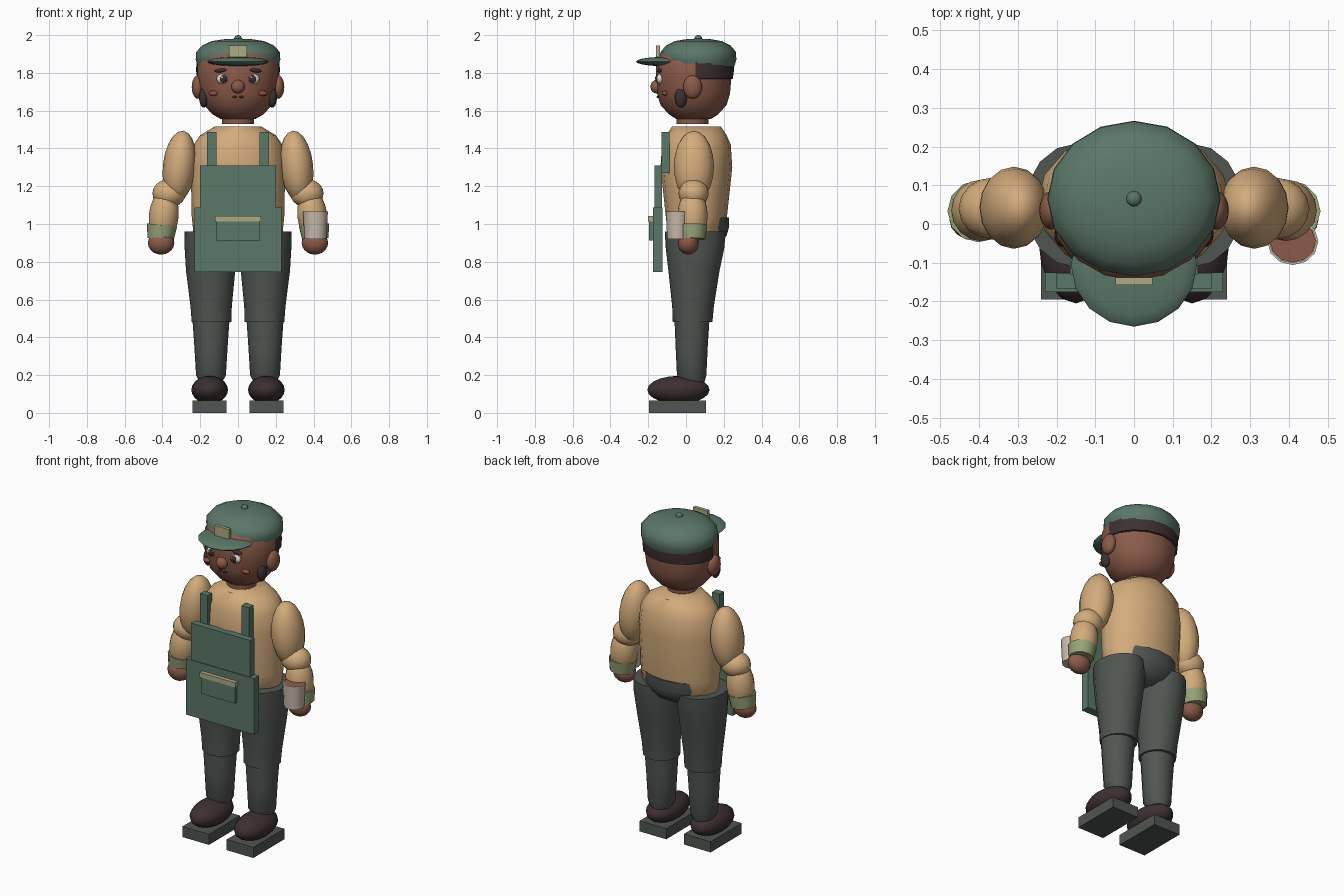
import bpy, bmesh
from math import sin, cos, pi, radians
from mathutils import Matrix, Vector

cube = bpy.data.objects.get("Cube")
if cube:
    bpy.data.objects.remove(cube)


def material(name, r, g, b):
    m = bpy.data.materials.new(name)
    m.use_nodes = True
    m.diffuse_color = (r, g, b, 1)
    m.node_tree.nodes["Principled BSDF"].inputs["Base Color"].default_value = (r, g, b, 1)
    m.roughness = 0.8
    return m


skin = material("brown skin", 0.26, 0.105, 0.068)
tan = material("tan shirt", 0.65, 0.41, 0.2)
green = material("muted green", 0.105, 0.185, 0.14)
dark = material("dark brown", 0.047, 0.029, 0.031)
grey = material("charcoal trousers", 0.08, 0.093, 0.084)
khaki = material("khaki trim", 0.42, 0.41, 0.23)
cuffs = material("sage cuff", 0.31, 0.37, 0.19)
cream = material("cream mug", 0.58, 0.49, 0.41)
blush = material("reddish blush", 0.27, 0.075, 0.05)
white = material("eye white", 0.75, 0.72, 0.62)


def finish(name, bm, mat, smooth=True):
    bmesh.ops.recalc_face_normals(bm, faces=bm.faces)
    me = bpy.data.meshes.new(name)
    bm.to_mesh(me)
    bm.free()
    ob = bpy.data.objects.new(name, me)
    bpy.context.collection.objects.link(ob)
    me.materials.append(mat)
    if smooth:
        bpy.ops.object.select_all(action='DESELECT')
        ob.select_set(True)
        bpy.context.view_layer.objects.active = ob
        bpy.ops.object.shade_smooth_by_angle(angle=radians(50))
    return ob


def box(name, lo, hi, mat):
    bm = bmesh.new()
    lo, hi = Vector(lo), Vector(hi)
    size = hi - lo
    mtx = Matrix.Translation((lo + hi) / 2) @ Matrix.Diagonal((*size, 1))
    bmesh.ops.create_cube(bm, size=1, matrix=mtx)
    return finish(name, bm, mat, False)


def ball(name, loc, radii, mat, tilt=0, seg=16, rings=10):
    bm = bmesh.new()
    mtx = Matrix.Translation(loc) @ Matrix.Rotation(radians(tilt), 4, 'Y') @ Matrix.Diagonal((*radii, 1))
    bmesh.ops.create_uvsphere(bm, u_segments=seg, v_segments=rings, radius=1, matrix=mtx)
    return finish(name, bm, mat)


def loft(name, rings, mat, seg=16, tilt=0):
    """Stacked ellipses (x, y, z, rx, ry) with capped ends."""
    bm = bmesh.new()
    loops = [[bm.verts.new((x + rx * cos(2 * pi * i / seg), y + ry * sin(2 * pi * i / seg), z))
              for i in range(seg)] for x, y, z, rx, ry in rings]
    for a, b in zip(loops, loops[1:]):
        for i in range(seg):
            j = (i + 1) % seg
            bm.faces.new((a[i], a[j], b[j], b[i]))
    bm.faces.new(loops[0])
    bm.faces.new(loops[-1])
    if tilt:
        c = Vector(rings[0][:3])
        bmesh.ops.rotate(bm, verts=bm.verts, cent=c, matrix=Matrix.Rotation(radians(tilt), 3, 'Y'))
    return finish(name, bm, mat)


# Torso and seat of the trousers
loft("torso", [(0, .055, z, rx, ry) for z, rx, ry in (
    (.9, .19, .12), (.94, .235, .15), (1.04, .245, .162), (1.3, .25, .19),
    (1.42, .235, .182), (1.47, .2, .16), (1.515, .125, .13))], tan)
loft("trouser_seat", [(0, .09, z, .2 * k, .137 * k) for z, k in (
    (.87, .3), (.9, .7), (.94, .92), (.98, 1), (1.035, 1))], grey)

# Neck and head
loft("neck", [(0, .035, 1.53, .085, .085), (0, .035, 1.6, .085, .085)], skin)
loft("head", [(0, .04, z, rx, ry) for z, rx, ry in (
    (1.555, .09, .09), (1.58, .135, .13), (1.63, .18, .175), (1.69, .204, .193),
    (1.77, .216, .2), (1.84, .215, .2), (1.9, .19, .18), (1.94, .12, .12))], skin)

# Hair wraps the back of the head below the cap
hair = loft("hair_back", [(0, .055, z, rx, ry) for z, rx, ry in (
    (1.765, .2, .18), (1.77, .219, .193), (1.82, .222, .2), (1.87, .218, .2))], dark)
bm = bmesh.new()
bm.from_mesh(hair.data)
bmesh.ops.bisect_plane(bm, geom=bm.verts[:] + bm.edges[:] + bm.faces[:],
                       plane_co=(0, .05, 0), plane_no=(0, -1, 0), clear_outer=True)
bm.to_mesh(hair.data)
bm.free()

# Cap
loft("cap", [(0, .065, z, k, k * .9) for z, k in (
    (1.835, .212), (1.87, .224), (1.91, .222), (1.945, .19), (1.968, .14), (1.978, .075), (1.981, .02))], green)
ball("cap_button", (0, .065, 1.983), (.02, .02, .017), green, seg=12, rings=8)
ball("cap_brim", (0, -.105, 1.86), (.163, .16, .025), green)
box("cap_badge", (-.048, -.158, 1.885), (.048, -.138, 1.945), khaki)

# Face centre
ball("nose", (0, -.155, 1.727), (.036, .033, .036), skin)
for x in (-.018, .018):
    ball("mouth_dot", (x, -.148, 1.673), (.011, .008, .006), dark, seg=8, rings=6)

for s, side in ((1, "left"), (-1, "right")):
    # Face sides
    ball(side + "_eye", (s * .08, -.137, 1.768), (.034, .02, .027), white, seg=12, rings=8)
    ball(side + "_pupil", (s * .077, -.151, 1.768), (.02, .012, .021), dark, seg=12, rings=8)
    ball(side + "_glint", (s * .077 - .007, -.161, 1.776), (.006, .004, .006), white, seg=8, rings=6)
    ball(side + "_brow", (s * .09, -.141, 1.813), (.036, .014, .01), dark, tilt=s * 6, seg=12, rings=8)
    ball(side + "_cheek", (s * .13, -.112, 1.692), (.026, .015, .014), blush, seg=12, rings=8)
    ball(side + "_ear", (s * .213, .035, 1.725), (.032, .05, .062), skin)
    ball(side + "_sideburn", (s * .182, -.027, 1.668), (.024, .033, .052), dark)

    # Arm
    ball(side + "_upper_arm", (s * .31, .042, 1.305), (.088, .106, .19), tan, tilt=-s * 6)
    ball(side + "_elbow", (s * .365, .04, 1.162), (.088, .08, .075), tan)
    ball(side + "_forearm", (s * .393, .035, 1.045), (.079, .08, .14), tan, tilt=-s * 6)
    loft(side + "_cuff", [(s * .41, .033, .92, .07, .07), (s * .41, .033, .995, .08, .08)],
         cuffs, tilt=-s * 6, seg=12)
    ball(side + "_hand", (s * .407, .012, .9), (.07, .056, .062), skin)

    # Leg
    loft(side + "_thigh", [(s * x, y, z, rx, ry) for x, y, z, rx, ry in (
        (.14, .035, .48, .105, .105), (.142, .037, .56, .109, .11), (.145, .042, .75, .13, .135),
        (.147, .048, .88, .136, .156), (.147, .048, .96, .135, .16))], grey)
    loft(side + "_shin", [(s * .143, y, z, rx, ry) for y, z, rx, ry in (
        (.035, .16, .058, .062), (.03, .2, .079, .078), (.03, .35, .088, .085), (.032, .52, .1, .094))], grey)
    ball(side + "_shoe", (s * .15, -.04, .122), (.097, .165, .074), dark)
    box(side + "_sole", (s * .15 - .09, -.195, 0), (s * .15 + .09, .105, .065), grey)

    # Apron strap
    box(side + "_apron_strap", (s * .14 - .025, -.13, 1.27), (s * .14 + .025, -.088, 1.487), green)

# Apron
box("apron_bib", (-.2, -.168, 1.07), (.2, -.127, 1.31), green)
box("apron_skirt", (-.23, -.175, .745), (.23, -.125, 1.087), green)
box("apron_pocket", (-.115, -.195, .912), (.115, -.17, 1.015), green)
box("pocket_trim", (-.122, -.2, 1.013), (.122, -.17, 1.042), khaki)

# Mug with drink
loft("mug", [(.41, -.045, .92, .058, .055), (.41, -.045, 1.065, .066, .061),
             (.41, -.045, 1.065, .06, .055), (.41, -.045, 1.058, .06, .055)], cream, seg=12)
loft("drink", [(.41, -.045, 1.05, .059, .054), (.41, -.045, 1.063, .059, .054)], skin, seg=12)
